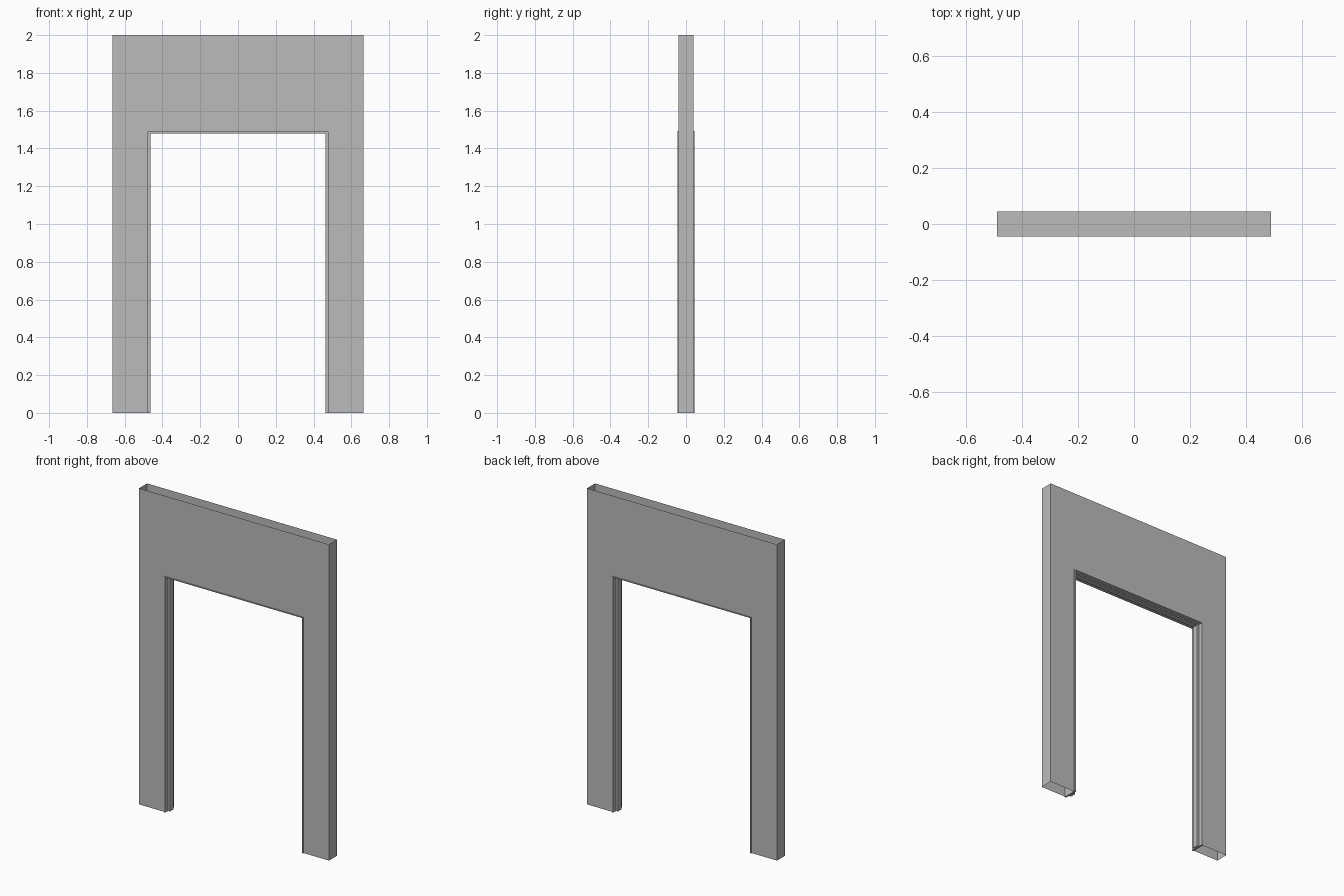
import bpy

cube = bpy.data.objects.get("Cube")
if cube:
    bpy.data.objects.remove(cube, do_unlink=True)

# One plain grey
GREY = (0.5, 0.5, 0.5, 1)
grey = bpy.data.materials.new("plain grey")
grey.use_nodes = True
grey.diffuse_color = GREY
grey.node_tree.nodes["Principled BSDF"].inputs["Base Color"].default_value = GREY


def make_object(name, verts, faces):
    mesh = bpy.data.meshes.new(name)
    mesh.from_pydata(verts, [], faces)
    mesh.materials.append(grey)
    obj = bpy.data.objects.new(name, mesh)
    bpy.context.collection.objects.link(obj)
    return obj


def arch(half_width, height):
    """Path up one side of the doorway, across and down the other."""
    return [(-half_width, 0), (-half_width, height),
            (half_width, height), (half_width, 0)]


WALL_X, WALL_Y, TOP = 0.665, 0.04, 2.0
OPEN_X, OPEN_Z = 0.485, 1.488

# Wall skins: an outer and an inner arch joined by three flat panels
outline = arch(WALL_X, TOP) + arch(OPEN_X, OPEN_Z)
panels = [(0, 1, 5, 4), (1, 2, 6, 5), (2, 3, 7, 6)]
for name, y in (("wall_front", -WALL_Y), ("wall_back", WALL_Y)):
    faces = panels if y > 0 else [f[::-1] for f in panels]
    make_object(name, [(x, y, z) for x, z in outline], faces)

# Wall ends, leaving the hollow wall open above and below
for name, x in (("wall_end_right", -WALL_X), ("wall_end_left", WALL_X)):
    quad = [(x, -WALL_Y, 0), (x, WALL_Y, 0), (x, WALL_Y, TOP), (x, -WALL_Y, TOP)]
    make_object(name, quad, [(0, 1, 2, 3) if x > 0 else (3, 2, 1, 0)])

# Door frame: a stepped section (half width, depth, height) swept round the arch
FRAME_Y, STOP_Y = 0.045, 0.018
OUTER, JAMB, STOP = (0.488, 1.492), (0.478, 1.487), (0.464, 1.48)
section = [(OUTER, -FRAME_Y), (JAMB, -FRAME_Y), (JAMB, -STOP_Y), (STOP, -STOP_Y),
           (STOP, STOP_Y), (JAMB, STOP_Y), (JAMB, FRAME_Y), (OUTER, FRAME_Y)]
n = len(section)
rings = [[(arch(*size)[i][0], y, arch(*size)[i][1]) for size, y in section]
         for i in range(4)]
verts = [v for ring in rings for v in ring]
faces = [(r * n + k, r * n + (k + 1) % n, (r + 1) * n + (k + 1) % n, (r + 1) * n + k)
         for r in range(3) for k in range(n)]
faces += [tuple(range(n))[::-1], tuple(range(3 * n, 4 * n))]
make_object("door_frame", verts, faces)
